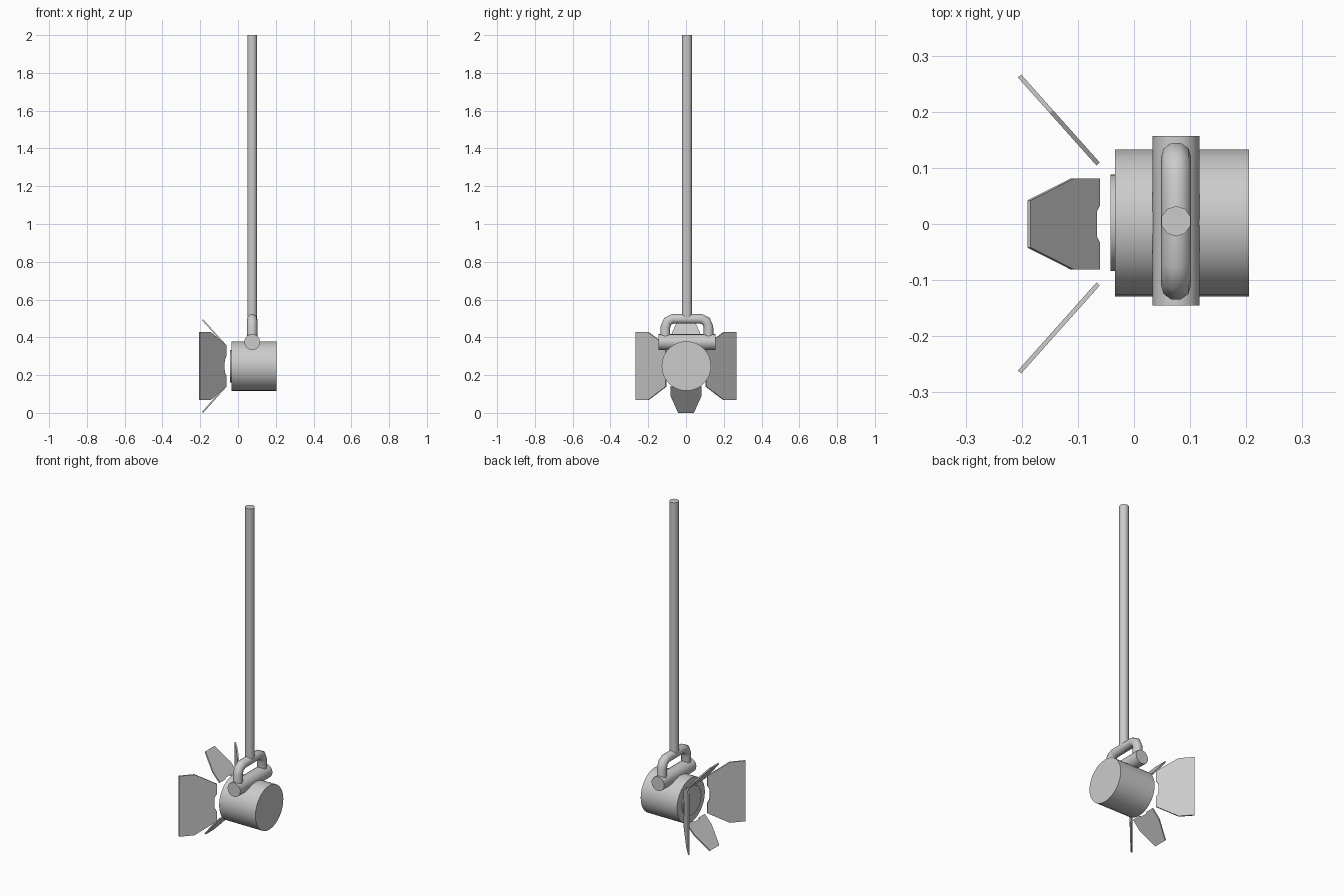
import bpy, bmesh, math
from mathutils import Vector

if "Cube" in bpy.data.objects:
    bpy.data.objects.remove(bpy.data.objects["Cube"])

ZC = 0.248           # height of the lamp axis
YC = 0.005           # side position of the hanging hardware
XH = 0.075           # x of the hanging hardware


def cylinder(name, a, b, radius, sides):
    a, b = Vector(a), Vector(b)
    bpy.ops.mesh.primitive_cylinder_add(
        vertices=sides, radius=radius, depth=(b - a).length, location=(a + b) / 2,
        rotation=(b - a).to_track_quat('Z', 'Y').to_euler())
    ob = bpy.context.object
    ob.name = name
    bpy.ops.object.shade_smooth_by_angle(angle=math.radians(50))
    return ob


def tube(name, points, radius):
    cu = bpy.data.curves.new(name, 'CURVE')
    cu.dimensions = '3D'
    cu.bevel_depth = radius
    cu.bevel_resolution = 3
    sp = cu.splines.new('POLY')
    sp.points.add(len(points) - 1)
    for p, co in zip(sp.points, points):
        p.co = (*co, 1)
    ob = bpy.data.objects.new(name, cu)
    bpy.context.collection.objects.link(ob)
    return ob


def flap(name, half, angle):
    """Flat shutter leaf: half outline of (x, width), mirrored, flaring outwards."""
    outline = half + [(x, -w) for x, w in reversed(half)]
    c, s = math.cos(angle), math.sin(angle)
    bm = bmesh.new()
    verts = []
    for x, w in outline:
        r = 0.107 + 1.12 * (-0.064 - x)
        verts.append(bm.verts.new((x, r * c - w * s, ZC + r * s + w * c)))
    bm.faces.new(verts)
    me = bpy.data.meshes.new(name)
    bm.to_mesh(me)
    bm.free()
    ob = bpy.data.objects.new(name, me)
    bpy.context.collection.objects.link(ob)
    mod = ob.modifiers.new("thickness", 'SOLIDIFY')
    mod.thickness = 0.008
    mod.offset = 0


# lamp body and lens
cylinder("lamp_body", (-0.034, 0.002, ZC), (0.205, 0.002, ZC), 0.131, 32)
cylinder("lens", (-0.042, 0.002, ZC), (-0.03, 0.002, ZC), 0.086, 32)

# clamp bar, handle and hanging pole
cylinder("clamp_bar", (XH, -0.145, 0.375), (XH, 0.157, 0.375), 0.042, 16)
half = [(0.114, 0.38), (0.114, 0.455), (0.102, 0.485), (0.075, 0.498)]
path = [(XH, YC - y, z) for y, z in half] + [(XH, YC + y, z) for y, z in reversed(half)]
tube("handle", path, 0.027)
cylinder("pole", (XH, YC, 0.495), (XH, YC, 2.0), 0.027, 10)

# four shutter leaves: wide at the sides, narrow above and below
wide = [(-0.204, 0.18), (-0.147, 0.18), (-0.064, 0.11), (-0.064, 0.052),
        (-0.072, 0.034), (-0.074, 0.012)]
narrow = [(-0.187, 0.042), (-0.11, 0.081), (-0.064, 0.081), (-0.064, 0.032),
          (-0.069, 0.022)]
for name, shape, deg in (("left_leaf", wide, 0), ("right_leaf", wide, 180),
                         ("top_leaf", narrow, 90), ("bottom_leaf", narrow, 270)):
    flap(name, shape, math.radians(deg))
